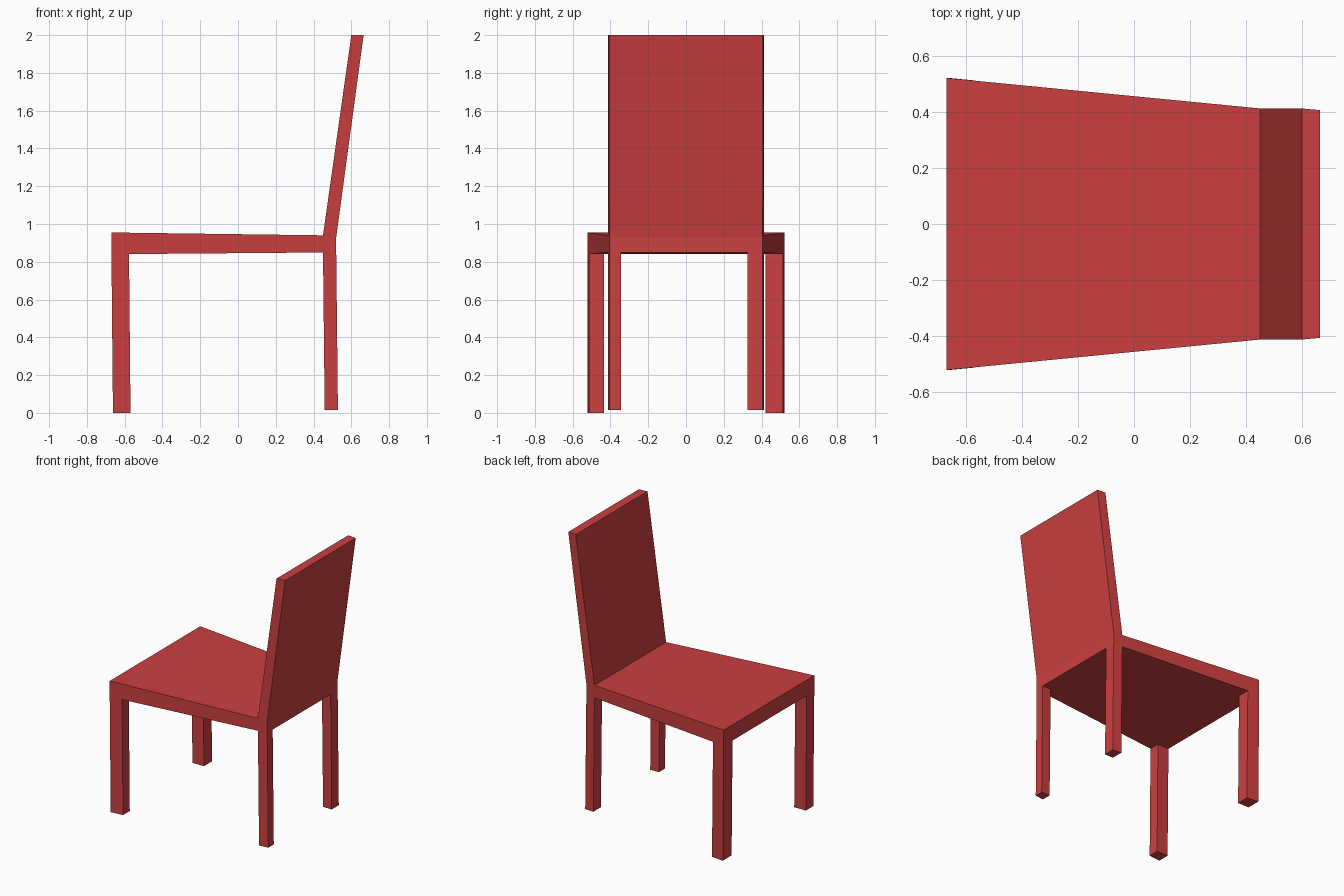
import bpy, bmesh

if "Cube" in bpy.data.objects:
    bpy.data.objects.remove(bpy.data.objects["Cube"])

red = bpy.data.materials.new("red_paint")
red.diffuse_color = (0.6, 0.05, 0.05, 1.0)
red.use_nodes = True
red.node_tree.nodes["Principled BSDF"].inputs["Base Color"].default_value = red.diffuse_color


def loft(name, ring_a, ring_b):
    """Closed solid between two matching rings of points."""
    bm = bmesh.new()
    a = [bm.verts.new(p) for p in ring_a]
    b = [bm.verts.new(p) for p in ring_b]
    bm.faces.new(a)
    bm.faces.new(b[::-1])
    n = len(a)
    for i in range(n):
        j = (i + 1) % n
        bm.faces.new((a[i], b[i], b[j], a[j]))
    bmesh.ops.recalc_face_normals(bm, faces=bm.faces)
    mesh = bpy.data.meshes.new(name)
    bm.to_mesh(mesh)
    bm.free()
    mesh.materials.append(red)
    obj = bpy.data.objects.new(name, mesh)
    bpy.context.collection.objects.link(obj)
    return obj


def half_width(x):
    """The seat narrows towards the backrest."""
    return 0.522 + (x + 0.67) / 1.12 * (0.413 - 0.522)


def seat_under(x):
    return 0.84 + (x + 0.67) / 1.19 * 0.01


def slab(name, profile):
    """Side profile of (x, z, half width) points spanned across the chair."""
    return loft(name, [(x, -w, z) for x, z, w in profile],
                [(x, w, z) for x, z, w in profile])


# Tapered seat
slab("seat", [(x, z, half_width(x)) for x, z in
              [(-0.67, 0.955), (0.45, 0.94), (0.52, 0.93), (0.52, 0.85), (-0.67, 0.84)]])

# Backrest leaning outwards
slab("backrest", [(0.45, 0.94, 0.413), (0.60, 2.0, 0.413),
                  (0.665, 2.0, 0.407), (0.52, 0.93, half_width(0.52))])


def leg(name, x0, x1, inner, side, shift, foot):
    """Leg whose outer face follows the seat edge; its foot moves by shift."""
    plan = [(x0, inner), (x1, inner), (x1, half_width(x1)), (x0, half_width(x0))]
    return loft(name, [(x + shift, side * y, foot) for x, y in plan],
                [(x, side * y, seat_under(x)) for x, y in plan])


# Legs, slightly different inner edges on each side
for side, label, front_in, rear_in in ((-1, "near", 0.435, 0.343), (1, "far", 0.42, 0.325)):
    leg("front_leg_" + label, -0.67, -0.577, front_in, side, 0.008, 0.0)
    leg("rear_leg_" + label, 0.45, 0.52, rear_in, side, 0.009, 0.015)
